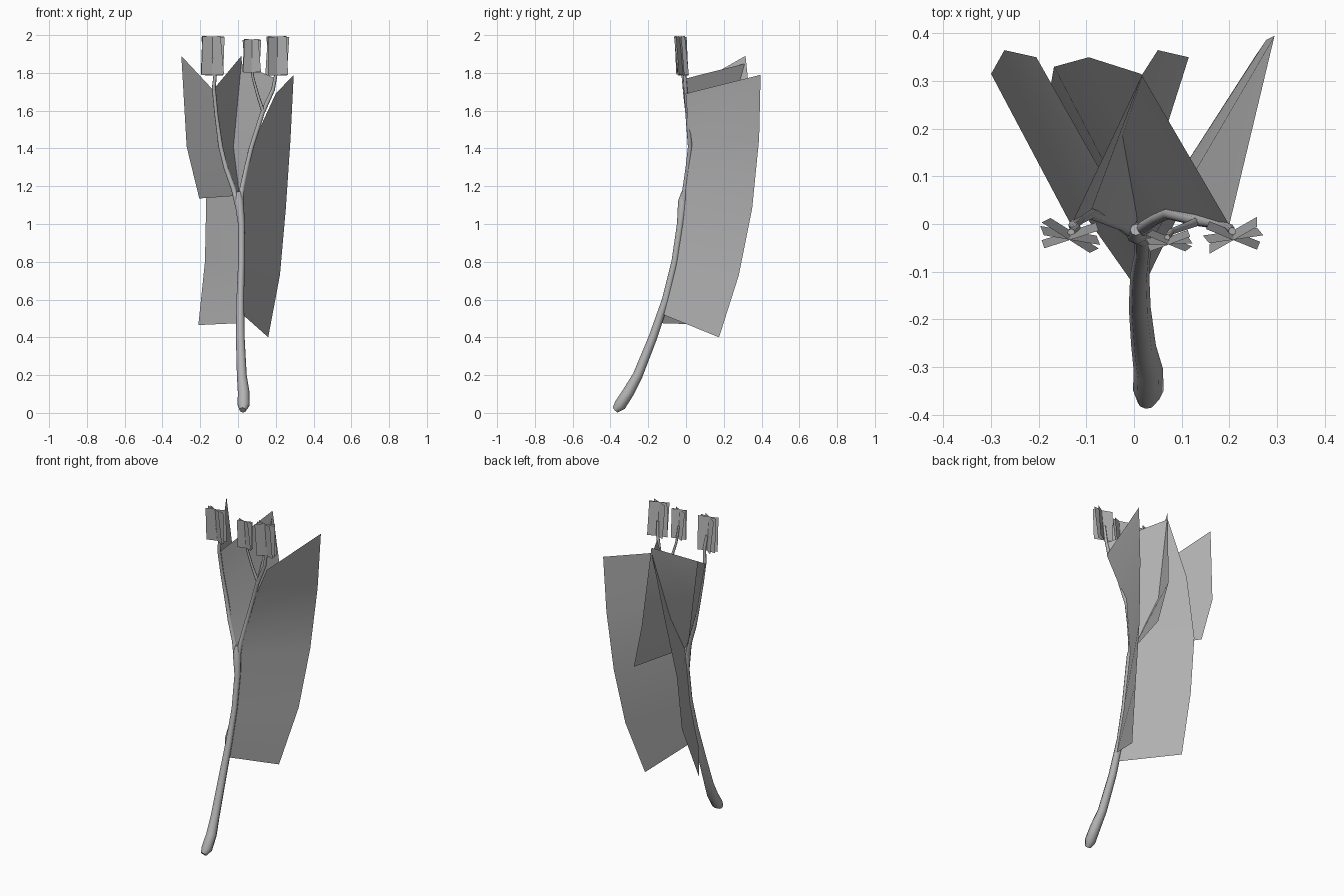
import bpy, bmesh, math
from mathutils import Vector, Matrix

cube = bpy.data.objects.get("Cube")
if cube:
    bpy.data.objects.remove(cube, do_unlink=True)

GREY = (0.45, 0.45, 0.45, 1)
grey = bpy.data.materials.new("plain_grey")
grey.use_nodes = True
grey.diffuse_color = GREY
shader = grey.node_tree.nodes["Principled BSDF"]
shader.inputs["Base Color"].default_value = GREY
shader.inputs["Roughness"].default_value = 0.8


def finish(name, bm, angle=40):
    mesh = bpy.data.meshes.new(name)
    bm.to_mesh(mesh)
    bm.free()
    mesh.materials.append(grey)
    ob = bpy.data.objects.new(name, mesh)
    bpy.context.scene.collection.objects.link(ob)
    bpy.ops.object.select_all(action="DESELECT")
    ob.select_set(True)
    bpy.context.view_layer.objects.active = ob
    bpy.ops.object.shade_smooth_by_angle(angle=math.radians(angle))
    return ob


def tube(name, path, sides=8):
    """Tapered stem through (x, y, z, radius) points."""
    bm = bmesh.new()
    pts = [Vector(p[:3]) for p in path]
    rings = []
    for i, p in enumerate(pts):
        t = (pts[min(i + 1, len(pts) - 1)] - pts[max(i - 1, 0)]).normalized()
        u = Vector((1, 0, 0))
        u = (u - t * u.dot(t)).normalized()
        v = t.cross(u)
        r = path[i][3]
        ring = []
        for k in range(sides):
            a = math.tau * k / sides
            ring.append(bm.verts.new(p + (u * math.cos(a) + v * math.sin(a)) * r))
        rings.append(ring)
    for a, b in zip(rings, rings[1:]):
        for k in range(sides):
            n = (k + 1) % sides
            bm.faces.new((a[k], a[n], b[n], b[k]))
    bm.faces.new(rings[0][::-1])
    bm.faces.new(rings[-1])
    return finish(name, bm, 60)


def leaf(name, inner, outer):
    """Bent sheet between a stem edge and a free edge."""
    bm = bmesh.new()
    rows = [(bm.verts.new(a), bm.verts.new(b)) for a, b in zip(inner, outer)]
    for (a, b), (c, d) in zip(rows, rows[1:]):
        bm.faces.new((a, b, d, c))
    return finish(name, bm)


def flower(name, centre, width, height, angles):
    """Slightly tilted upright cards crossing on one axis."""
    bm = bmesh.new()
    for i, a in enumerate(angles):
        m = (Matrix.Translation(centre) @ Matrix.Rotation(math.radians(a), 4, "Z")
             @ Matrix.Rotation(math.radians(5), 4, "X")
             @ Matrix.Rotation(math.radians((i - 1) * 3), 4, "Y"))
        quad = [(-1, -1), (1, -1), (1, 1), (-1, 1)]
        bm.faces.new([bm.verts.new(m @ Vector((x * width / 2, 0, z * height / 2)))
                      for x, z in quad])
    return finish(name, bm)


# Main stem and its branches
tube("main_stem", [
    (.025, -.375, .015, .018), (.03, -.35, .04, .032), (.03, -.305, .11, .031),
    (.02, -.255, .2, .026), (.012, -.175, .4, .023), (.012, -.107, .6, .02),
    (.018, -.06, .8, .017), (.018, -.03, 1, .018), (.006, -.018, 1.12, .024),
    (.004, -.012, 1.17, .012)])
tube("right_branch", [
    (.002, -.018, 1.09, .016), (-.025, -.002, 1.19, .013), (-.065, .012, 1.3, .012),
    (-.092, .022, 1.41, .012), (-.115, .008, 1.58, .01), (-.128, -.003, 1.72, .01),
    (-.12, -.01, 1.8, .009), (-.132, -.018, 1.88, .008)])
tube("left_branch", [
    (.01, -.018, 1.09, .016), (.022, -.005, 1.19, .013), (.045, .01, 1.3, .012),
    (.072, .022, 1.41, .012), (.13, .008, 1.59, .012), (.185, -.002, 1.71, .01),
    (.2, -.008, 1.79, .009), (.206, -.015, 1.88, .008)])
tube("middle_twig", [
    (.135, .006, 1.59, .01), (.105, -.006, 1.68, .008),
    (.078, -.016, 1.78, .007), (.07, -.028, 1.88, .006)])

# Long leaves from the main stem
stem_edge = [(.018, -.07, .78), (.015, -.02, 1.12), (.075, .02, 1.42)]
leaf("left_long_leaf",
     [(.025, -.12, .52)] + stem_edge + [(.2, -.002, 1.69)],
     [(.16, .175, .4), (.222, .28, .73), (.253, .35, 1.08), (.278, .387, 1.45),
      (.295, .395, 1.79)])
leaf("right_long_leaf",
     [(.005, -.135, .475)] + stem_edge + [(.2, -.002, 1.77)],
     [(-.21, .17, .465), (-.175, .29, .8), (-.168, .33, 1.14), (-.095, .35, 1.5),
      (.015, .315, 1.85)])

# Short leaves fanning both ways from the right branch
branch_edge = [(0, -.012, 1.15), (-.092, .022, 1.41), (-.132, -.002, 1.71)]
leaf("right_short_leaf", branch_edge,
     [(-.205, .35, 1.135), (-.272, .365, 1.41), (-.3, .315, 1.89)])
leaf("inner_short_leaf", branch_edge,
     [(.115, .35, 1.135), (.05, .365, 1.41), (.018, .315, 1.89)])

# Flower heads
flower("right_flower", (-.134, -.024, 1.89), .12, .205, (-32, 18, -10))
flower("middle_flower", (.073, -.035, 1.89), .09, .175, (-22, 20, 2))
flower("left_flower", (.208, -.024, 1.89), .115, .205, (30, -22, 8))
